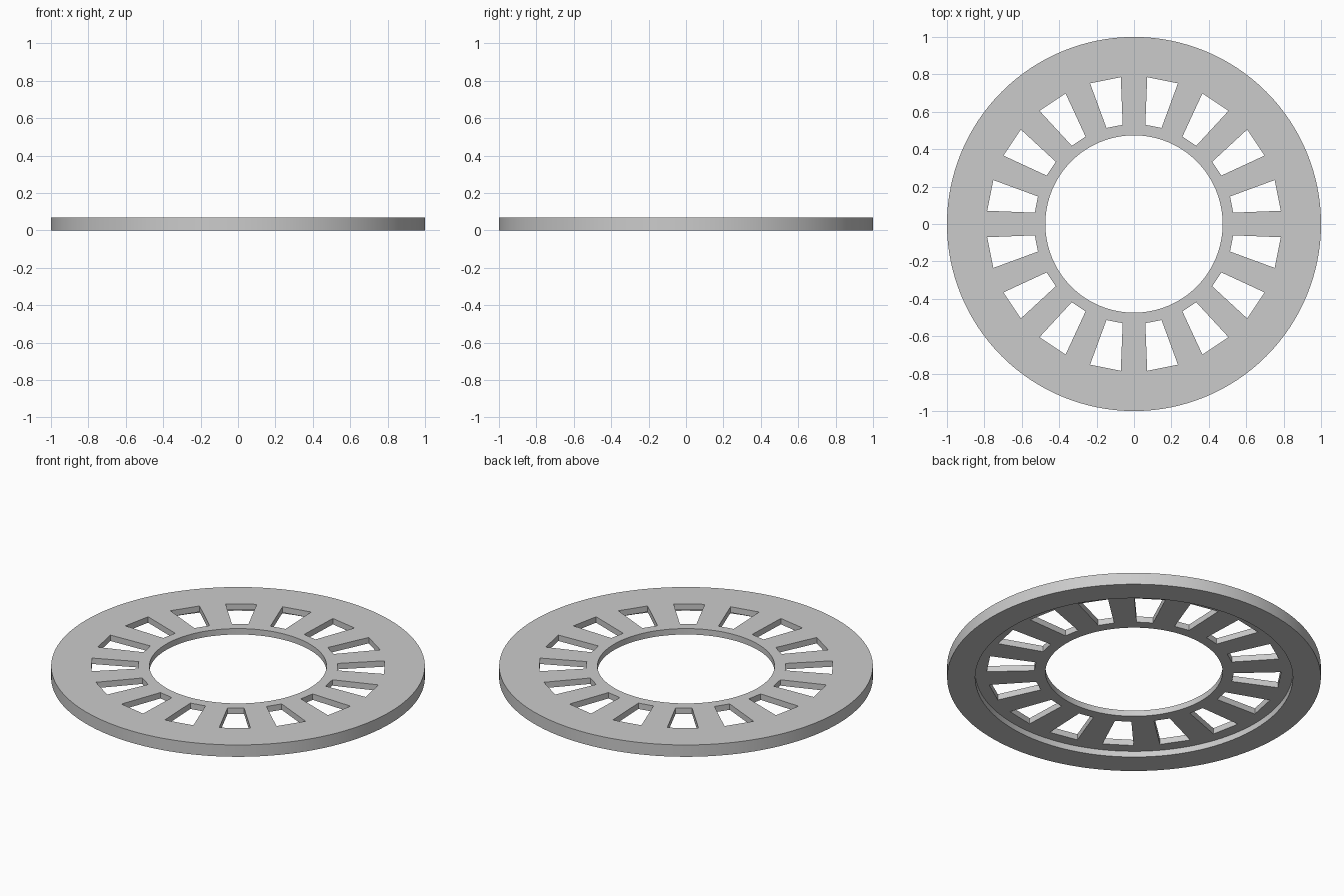
import bpy
import bmesh
from math import cos, sin, tau, radians

SEGMENTS = 128
WINDOWS = 16
HEIGHT = 0.07
RECESS = 0.035
OUTER, RECESS_RADIUS, BORE = 1.0, 0.85, 0.474

if "Cube" in bpy.data.objects:
    bpy.data.objects.remove(bpy.data.objects["Cube"])

# Single plain grey
grey = bpy.data.materials.new("plain_grey")
grey.use_nodes = True
colour = (0.6, 0.6, 0.6, 1)
grey.diffuse_color = colour
grey.node_tree.nodes["Principled BSDF"].inputs["Base Color"].default_value = colour


def add_object(name, bm):
    bmesh.ops.recalc_face_normals(bm, faces=bm.faces)
    mesh = bpy.data.meshes.new(name)
    bm.to_mesh(mesh)
    bm.free()
    mesh.materials.append(grey)
    obj = bpy.data.objects.new(name, mesh)
    bpy.context.collection.objects.link(obj)
    return obj


# Ring: closed section turned around z, with a step cut into the underside
section = [(OUTER, 0), (OUTER, HEIGHT), (BORE, HEIGHT), (BORE, RECESS),
           (RECESS_RADIUS, RECESS), (RECESS_RADIUS, 0)]
bm = bmesh.new()
loops = []
for i in range(SEGMENTS):
    a = tau * i / SEGMENTS
    loops.append([bm.verts.new((r * cos(a), r * sin(a), z)) for r, z in section])
for i in range(SEGMENTS):
    here, after = loops[i], loops[(i + 1) % SEGMENTS]
    for j in range(len(section)):
        k = (j + 1) % len(section)
        bm.faces.new((here[j], after[j], after[k], here[k]))
ring = add_object("slotted_ring", bm)

# Tapered window cutters, evenly spaced between the spokes
bm = bmesh.new()
for i in range(WINDOWS):
    middle = tau * (i + 0.5) / WINDOWS
    corners = [(0.534, radians(-4.75)), (0.788, radians(-6.1)),
               (0.788, radians(6.1)), (0.534, radians(4.75))]
    base = bm.faces.new([bm.verts.new((r * cos(middle + a), r * sin(middle + a), -0.1))
                         for r, a in corners])
    top = bmesh.ops.extrude_face_region(bm, geom=[base])["geom"]
    bmesh.ops.translate(bm, vec=(0, 0, 0.3),
                        verts=[v for v in top if isinstance(v, bmesh.types.BMVert)])
cutter = add_object("window_cutter", bm)
cutter.hide_render = True

cut = ring.modifiers.new("windows", "BOOLEAN")
cut.operation = "DIFFERENCE"
cut.solver = "EXACT"
cut.object = cutter

# Apply the cut, drop the helper and smooth the round walls
bpy.ops.object.select_all(action="DESELECT")
ring.select_set(True)
bpy.context.view_layer.objects.active = ring
bpy.ops.object.modifier_apply(modifier=cut.name)
bpy.data.objects.remove(cutter)
bpy.ops.object.shade_smooth_by_angle(angle=radians(30))
